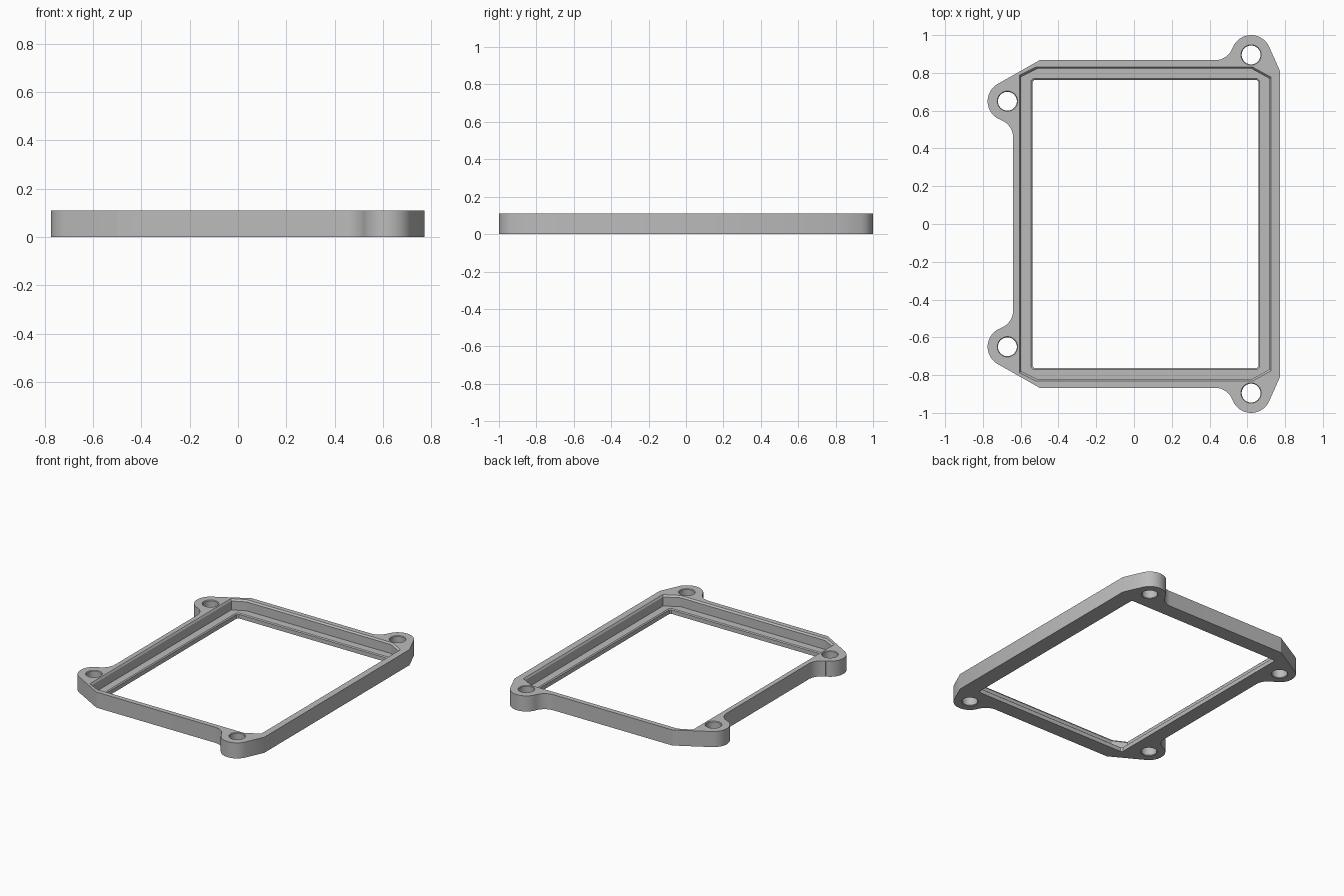
import bpy
import bmesh
from math import radians, cos, sin

cube = bpy.data.objects.get("Cube")
if cube:
    bpy.data.objects.remove(cube, do_unlink=True)

HEIGHT, LEDGE = 0.11, 0.035
LUG_R, FILLET_R, HOLE_R, CHAMFER = 0.105, 0.1, 0.05, 0.004
WIDE_LUG, SIDE_LUG = (0.62, 0.895), (-0.67, 0.65)


def arc(centre, radius, start, end, steps):
    """Points along an arc, angles in degrees."""
    angles = [radians(start + (end - start) * i / steps) for i in range(steps + 1)]
    return [(centre[0] + radius * cos(a), centre[1] + radius * sin(a)) for a in angles]


def mirrored(half):
    """Close a half outline by reflecting it front to back."""
    return half + [(x, -y) for x, y in reversed(half)]


def chamfered_box(x0, x1, y, right_cut, left_cut):
    """Rectangle with its corners cut off."""
    return mirrored([(x1, y - right_cut[1]), (x1 - right_cut[0], y),
                     (x0 + left_cut[0], y), (x0, y - left_cut[1])])


# Outer outline: two lugs per half, blended into the frame with fillets
outline = mirrored(
    [(0.773, 0.81)]
    + arc(WIDE_LUG, LUG_R, 24, 159, 18)
    + arc((0.428, 0.967), FILLET_R, -21, -90, 10)
    + [(-0.5, 0.867)]
    + arc(SIDE_LUG, LUG_R, 119.5, 250, 18)
    + arc((-0.74, 0.457), FILLET_R, 70, 0, 10))

recess_rim = chamfered_box(-0.606, 0.726, 0.832, (0.1, 0.055), (0.09, 0.045))
recess_wall = chamfered_box(-0.598, 0.718, 0.824, (0.1, 0.055), (0.09, 0.045))
window_rim = chamfered_box(-0.545, 0.665, 0.77, (0.012, 0.012), (0.012, 0.012))
window_wall = chamfered_box(-0.538, 0.658, 0.763, (0.01, 0.01), (0.01, 0.01))

bm = bmesh.new()


def ring(points, z):
    """Closed loop of edges at one height."""
    verts = [bm.verts.new((x, y, z)) for x, y in points]
    return verts, [bm.edges.new((v, verts[i - 1])) for i, v in enumerate(verts)]


def wall(profile):
    """Bridge a stack of (points, height) rings; return the first and last edges."""
    rings = [ring(points, z) for points, z in profile]
    for (low, _), (high, _) in zip(rings, rings[1:]):
        for i in range(len(low)):
            bm.faces.new((low[i - 1], low[i], high[i], high[i - 1]))
    return rings[0][1], rings[-1][1]


# Outer wall, recess wall and window wall
bottom_edges, top_edges = wall([(outline, 0), (outline, HEIGHT)])
recess_low, recess_top = wall([(recess_wall, LEDGE), (recess_wall, HEIGHT - 0.012),
                               (recess_rim, HEIGHT)])
window_low, window_top = wall([(window_wall, 0), (window_wall, LEDGE - 0.006),
                               (window_rim, LEDGE)])
bottom_edges += window_low
top_edges += recess_top

# Screw holes with a fine chamfer at both ends
for x, y in (WIDE_LUG, SIDE_LUG):
    for side in (1, -1):
        bore = arc((x, y * side), HOLE_R, 0, 360, 32)[:-1]
        mouth = arc((x, y * side), HOLE_R + CHAMFER, 0, 360, 32)[:-1]
        low, high = wall([(mouth, 0), (bore, CHAMFER),
                          (bore, HEIGHT - CHAMFER), (mouth, HEIGHT)])
        bottom_edges += low
        top_edges += high

# Flat faces: underside, top rim and inner ledge
for edges in (bottom_edges, top_edges, recess_low + window_top):
    bmesh.ops.triangle_fill(bm, use_beauty=True, use_dissolve=False, edges=edges)
bmesh.ops.recalc_face_normals(bm, faces=bm.faces)

mesh = bpy.data.meshes.new("mounting_frame")
bm.to_mesh(mesh)
bm.free()
frame = bpy.data.objects.new("mounting_frame", mesh)
bpy.context.collection.objects.link(frame)

# Single grey material
grey = bpy.data.materials.new("plain_grey")
grey.use_nodes = True
colour = (0.5, 0.5, 0.5, 1)
grey.diffuse_color = colour
grey.node_tree.nodes["Principled BSDF"].inputs["Base Color"].default_value = colour
mesh.materials.append(grey)

bpy.ops.object.select_all(action="DESELECT")
frame.select_set(True)
bpy.context.view_layer.objects.active = frame
bpy.ops.object.shade_smooth_by_angle(angle=radians(25))
